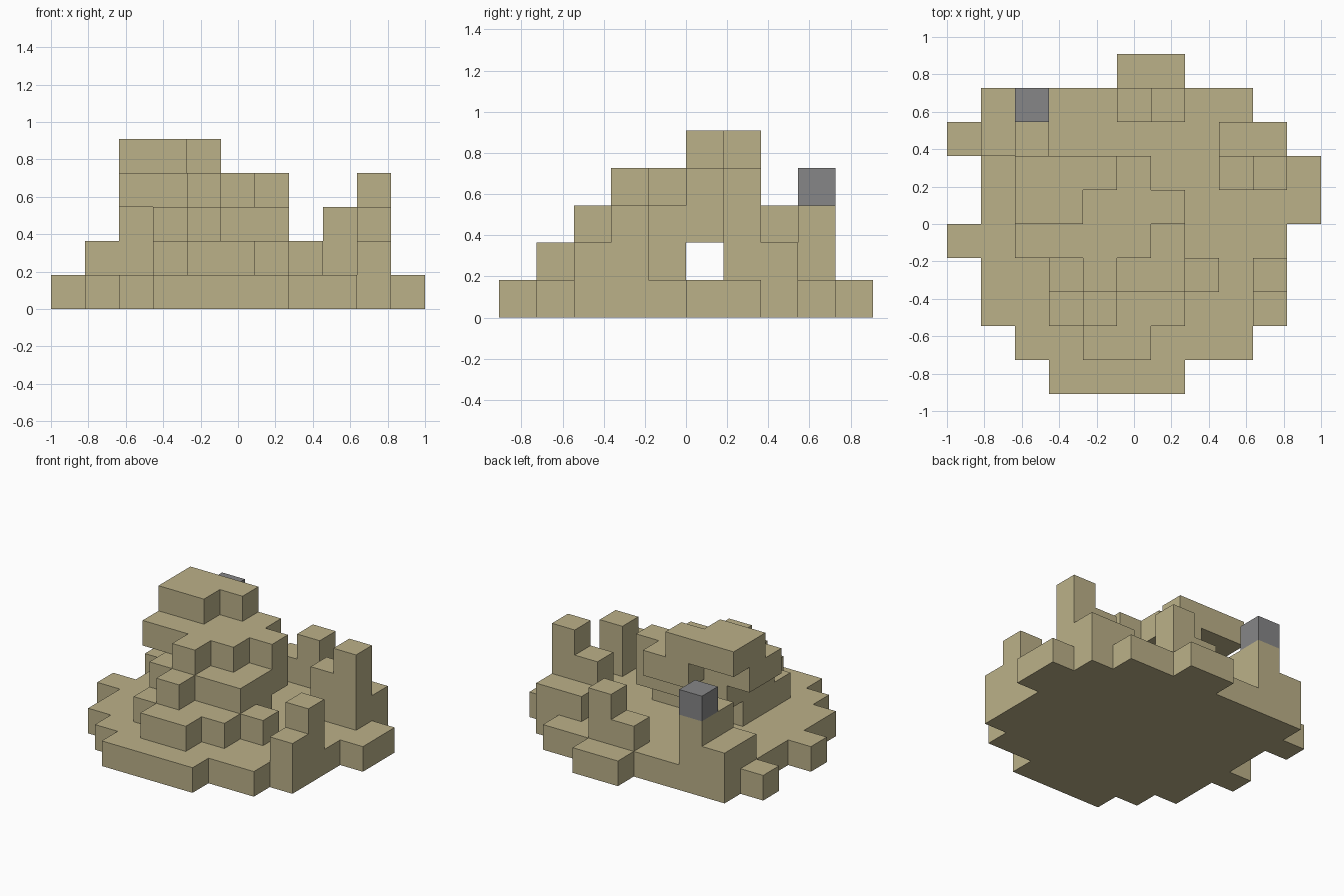
import bpy
import bmesh
from mathutils import Vector

cube = bpy.data.objects.get("Cube")
if cube:
    bpy.data.objects.remove(cube, do_unlink=True)

UNIT = 2 / 11                        # block size
ORIGIN = Vector((-1, -5 * UNIT, 0))  # corner of the block grid


def make_material(name, color):
    mat = bpy.data.materials.new(name)
    mat.use_nodes = True
    mat.diffuse_color = color
    mat.node_tree.nodes["Principled BSDF"].inputs["Base Color"].default_value = color
    return mat


sand = make_material("sand", (0.50, 0.44, 0.25, 1))
grey = make_material("stone grey", (0.24, 0.24, 0.245, 1))


def cells(x0, x1, y0, y1, z0, z1):
    """All block positions in an inclusive range."""
    return {(x, y, z) for x in range(x0, x1 + 1)
            for y in range(y0, y1 + 1) for z in range(z0, z1 + 1)}


def union(*boxes):
    return set().union(*(cells(*b) for b in boxes))


# Ground slab: first and last block of each row, front to back
rows = [(3, 6), (2, 8), (1, 9), (1, 9), (0, 9), (1, 10), (1, 10), (0, 9), (1, 8), (5, 6)]
base = set()
for y, (first, last) in enumerate(rows):
    base |= cells(first, last, y, y, 0, 0)

parts = {
    "base": (base, sand),
    # Stepped mound with an overhanging top
    "mound_lower_tier": (union((4, 5, 1, 1, 1, 1), (3, 6, 2, 4, 1, 1), (7, 7, 3, 3, 1, 1)), sand),
    "mound_middle_tier": (union((3, 6, 3, 5, 2, 2), (4, 4, 2, 2, 2, 2)), sand),
    "mound_upper_tier": (union((2, 5, 4, 5, 3, 3), (6, 6, 5, 5, 3, 3),
                               (4, 4, 3, 3, 3, 3), (4, 5, 6, 6, 3, 3)), sand),
    "mound_cap": (union((2, 3, 5, 6, 4, 4), (4, 4, 6, 6, 4, 4)), sand),
    # Ruined wall pieces around the rim
    "front_left_wall": (union((9, 9, 2, 3, 1, 1), (9, 9, 3, 3, 2, 2)), sand),
    "back_left_wall": (union((8, 9, 6, 7, 1, 1), (8, 9, 6, 6, 2, 2), (9, 9, 6, 6, 3, 3)), sand),
    "back_wall": (union((5, 6, 8, 8, 1, 1), (6, 6, 8, 8, 2, 2)), sand),
    "back_right_wall": (union((1, 2, 7, 8, 1, 1), (2, 2, 7, 8, 2, 2)), sand),
    "grey_block": (cells(2, 2, 8, 8, 3, 3), grey),
}
occupied = set().union(*(c for c, _ in parts.values()))


def build(name, blocks, mat):
    """Mesh the exposed sides of a group of blocks."""
    bm = bmesh.new()
    verts = {}

    def corner(p):
        key = tuple(round(v) for v in p)
        if key not in verts:
            verts[key] = bm.verts.new(ORIGIN + Vector(key) * UNIT)
        return verts[key]

    for block in sorted(blocks):
        for axis in range(3):
            for side in (0, 1):
                step = Vector((0, 0, 0))
                step[axis] = 2 * side - 1
                if tuple(round(v) for v in Vector(block) + step) in occupied:
                    continue
                u, v = Vector((0, 0, 0)), Vector((0, 0, 0))
                u[(axis + 1) % 3] = v[(axis + 2) % 3] = 1
                start = Vector(block)
                start[axis] += side
                quad = [start, start + u, start + u + v, start + v]
                bm.faces.new([corner(p) for p in (quad if side else quad[::-1])])
    mesh = bpy.data.meshes.new(name)
    bm.to_mesh(mesh)
    bm.free()
    mesh.materials.append(mat)
    bpy.context.collection.objects.link(bpy.data.objects.new(name, mesh))


for part, (blocks, mat) in parts.items():
    build(part, blocks, mat)
